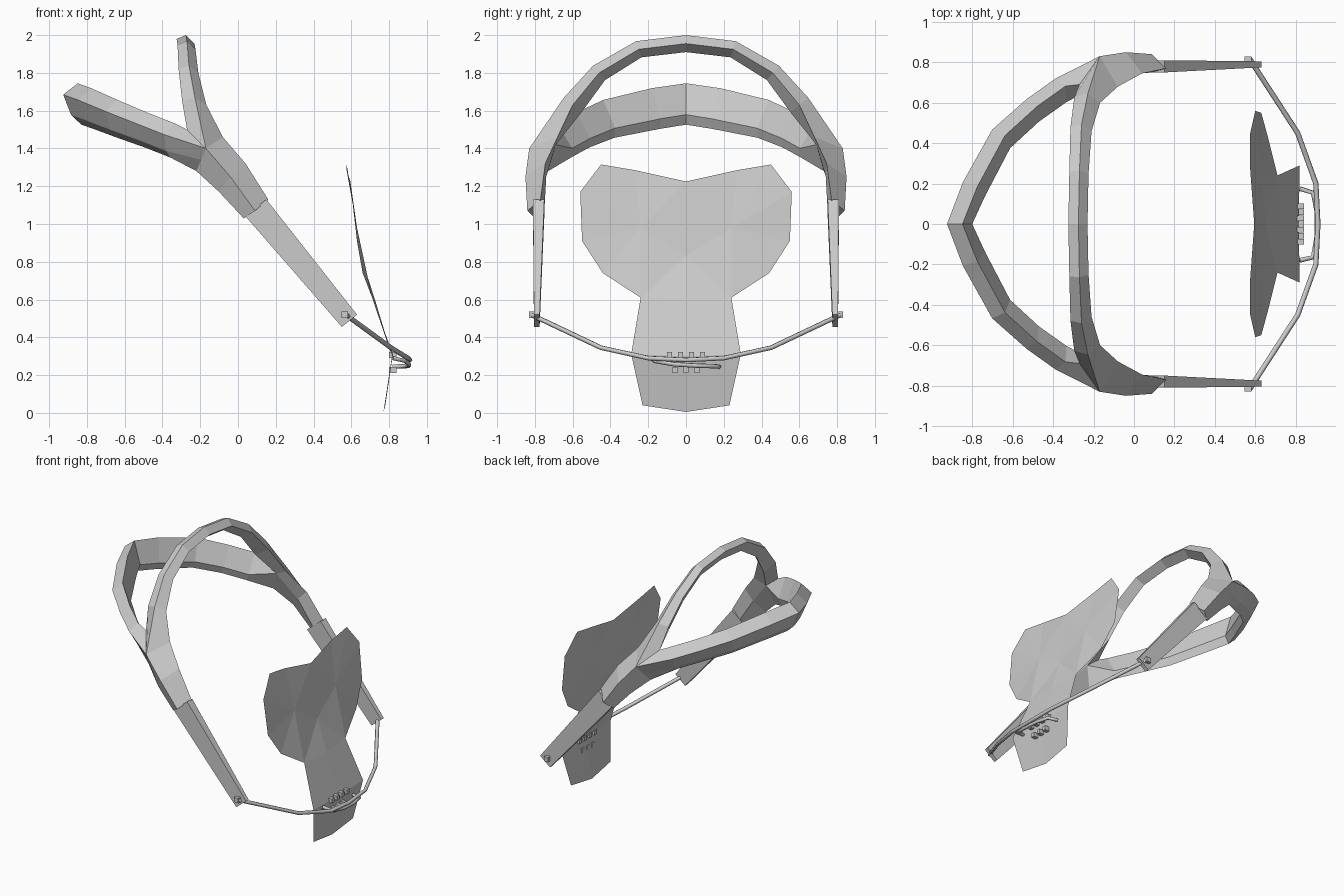
import bpy
import bmesh
from mathutils import Vector

default_cube = bpy.data.objects.get("Cube")
if default_cube:
    bpy.data.objects.remove(default_cube, do_unlink=True)

# Single neutral colour for every part
GREY = (0.6, 0.6, 0.6, 1)
grey = bpy.data.materials.new("neutral grey")
grey.use_nodes = True
grey.diffuse_color = GREY
grey.node_tree.nodes["Principled BSDF"].inputs["Base Color"].default_value = GREY


def make_object(name, points, faces, mirrored=True):
    """Build a flat shaded mesh, optionally mirrored across the centre plane."""
    bm = bmesh.new()
    verts = [bm.verts.new(point) for point in points]
    for face in faces:
        bm.faces.new([verts[index] for index in face])
    bmesh.ops.recalc_face_normals(bm, faces=bm.faces)
    mesh = bpy.data.meshes.new(name)
    bm.to_mesh(mesh)
    bm.free()
    mesh.materials.append(grey)
    obj = bpy.data.objects.new(name, mesh)
    bpy.context.collection.objects.link(obj)
    if mirrored:
        mirror = obj.modifiers.new("Mirror", "MIRROR")
        mirror.use_axis = (False, True, False)
    return obj


def loft(name, rings, caps=False, mirrored=True):
    """Skin a list of rings that share the same number of points."""
    count = len(rings[0])
    points = [point for ring in rings for point in ring]
    faces = []
    for row in range(len(rings) - 1):
        for side in range(count):
            a = row * count + side
            b = row * count + (side + 1) % count
            faces.append((a, b, b + count, a + count))
    if caps:
        last = len(points) - count
        faces.append(tuple(range(count)))
        faces.append(tuple(range(last, last + count)))
    return make_object(name, points, faces, mirrored)


def sweep(path, section, axis, scales):
    """Place the section along a path that starts square to the centre plane."""
    path = [Vector(point) for point in path]
    axis = Vector(axis).normalized()
    rings = []
    for i, (centre, scale) in enumerate(zip(path, scales)):
        tangent = path[min(i + 1, len(path) - 1)] - path[max(i - 1, 0)]
        if i == 0:
            tangent = Vector((0, 1, 0))
        outward = axis.cross(tangent).normalized()
        rings.append([centre + (outward * out + axis * along) * scale
                      for out, along in section])
    return rings


def wire(name, path, radius, mirrored=False):
    """Thin round bar following a polyline."""
    curve = bpy.data.curves.new(name, "CURVE")
    curve.dimensions = "3D"
    curve.bevel_depth = radius
    curve.bevel_resolution = 1
    curve.use_fill_caps = True
    spline = curve.splines.new("POLY")
    spline.points.add(len(path) - 1)
    for target, point in zip(spline.points, path):
        target.co = (*point, 1)
    curve.materials.append(grey)
    obj = bpy.data.objects.new(name, curve)
    bpy.context.collection.objects.link(obj)
    return obj


def box(name, centre, size, mirrored=False):
    """Axis aligned block."""
    centre, size = Vector(centre), Vector(size)
    rings = []
    for level in (-0.5, 0.5):
        corners = ((-0.5, -0.5), (0.5, -0.5), (0.5, 0.5), (-0.5, 0.5))
        rings.append([centre + Vector((x, y, level)) * size for x, y in corners])
    return loft(name, rings, caps=True, mirrored=mirrored)


# Shared corners where the two head bands meet the side yoke
crotch = (-0.27, 0.69, 1.5)
outer = (-0.17, 0.83, 1.4)
upper = (-0.08, 0.68, 1.46)
lower = (-0.22, 0.73, 1.28)
inner = (-0.17, 0.69, 1.42)
outer_low = (Vector(outer) + Vector(lower)) / 2

# Band over the top of the head
crown_path = [(-0.28, 0, 1.955), (-0.275, 0.25, 1.925),
              (-0.265, 0.46, 1.8), (-0.235, 0.6, 1.63)]
crown_section = [(0.025, -0.045), (0.045, 0.005), (0, 0.05), (-0.045, -0.01)]
crown = sweep(crown_path, crown_section, (1, 0, 0), (1, 1, 1.1, 1.35))
crown.append([crotch, outer, upper, inner])
loft("crown_band", crown)

# Band around the back of the head
back_path = [(-0.86, 0, 1.635), (-0.79, 0.17, 1.61), (-0.655, 0.42, 1.555),
             (-0.5, 0.56, 1.495), (-0.36, 0.66, 1.44)]
back_section = [(0.03, 0.106), (0.079, 0.022), (0, -0.063),
                (-0.069, -0.09), (-0.076, -0.03)]
back = sweep(back_path, back_section, (0.37, 0, 0.93), (1, 1, 0.95, 0.9, 0.9))
back.append([crotch, outer, outer_low, lower, inner])
loft("back_band", back)

# Side yokes joining the bands to the arms
loft("side_yoke", [
    [upper, outer, lower, inner],
    [(0.04, 0.745, 1.32), (-0.04, 0.85, 1.25), (-0.1, 0.79, 1.17), (-0.03, 0.74, 1.25)],
    [(0.16, 0.77, 1.13), (0.09, 0.84, 1.07), (0.03, 0.8, 1.03), (0.09, 0.75, 1.07)],
], caps=True)

# Flat tapering side arms
loft("side_arm", [
    [(0.15, 0.75, 1.13), (0.15, 0.81, 1.13), (0.04, 0.81, 1.04), (0.04, 0.75, 1.04)],
    [(0.63, 0.775, 0.52), (0.63, 0.805, 0.52), (0.55, 0.805, 0.455), (0.55, 0.775, 0.455)],
], caps=True)
box("arm_peg", (0.565, 0.81, 0.52), (0.035, 0.04, 0.035), mirrored=True)

# Outer bow: one half path, reflected to the other side
half_bow = [(0.57, 0.82, 0.52), (0.81, 0.45, 0.345), (0.9, 0.2, 0.29)]
other_half = [(x, -y, z) for x, y, z in reversed(half_bow)]
wire("outer_bow", half_bow + [(0.91, 0, 0.28)] + other_half, 0.013)

# Inner bow, slightly tilted, ending at the face sheet
wire("inner_bow", [(0.82, -0.18, 0.29), (0.885, -0.165, 0.275), (0.905, -0.06, 0.257),
                   (0.905, 0.06, 0.25), (0.885, 0.155, 0.247), (0.82, 0.175, 0.245)], 0.012)

# Two rows of small brackets
for row, (count, height) in enumerate(((4, 0.307), (3, 0.228))):
    for i in range(count):
        y = (i - (count - 1) / 2) * 0.058
        box(f"bracket_{row}_{i}", (0.82, y, height), (0.04, 0.028, 0.032))

# Thin faceted face sheet: centre line, rim and one inner point per half
centre_line = [(0.77, 0, 0.005), (0.815, 0, 0.3), (0.725, 0, 0.6),
               (0.65, 0, 0.83), (0.595, 0, 1.225)]
rim = [(0.78, 0.23, 0.04), (0.82, 0.29, 0.31), (0.71, 0.24, 0.61), (0.66, 0.44, 0.74),
       (0.63, 0.55, 0.91), (0.6, 0.56, 1.17), (0.575, 0.45, 1.315), (0.575, 0.27, 1.285)]
cheek = (0.63, 0.24, 0.98)
sheet_points = centre_line + rim + [cheek]
first = len(centre_line)
hub = len(sheet_points) - 1
sheet_faces = [(0, first, first + 1, 1), (1, first + 1, first + 2, 2), (2, first + 2, 3)]
fan = [3] + list(range(first + 2, hub)) + [first - 1, 3]
sheet_faces += [(a, b, hub) for a, b in zip(fan, fan[1:])]
make_object("face_sheet", sheet_points, sheet_faces)
